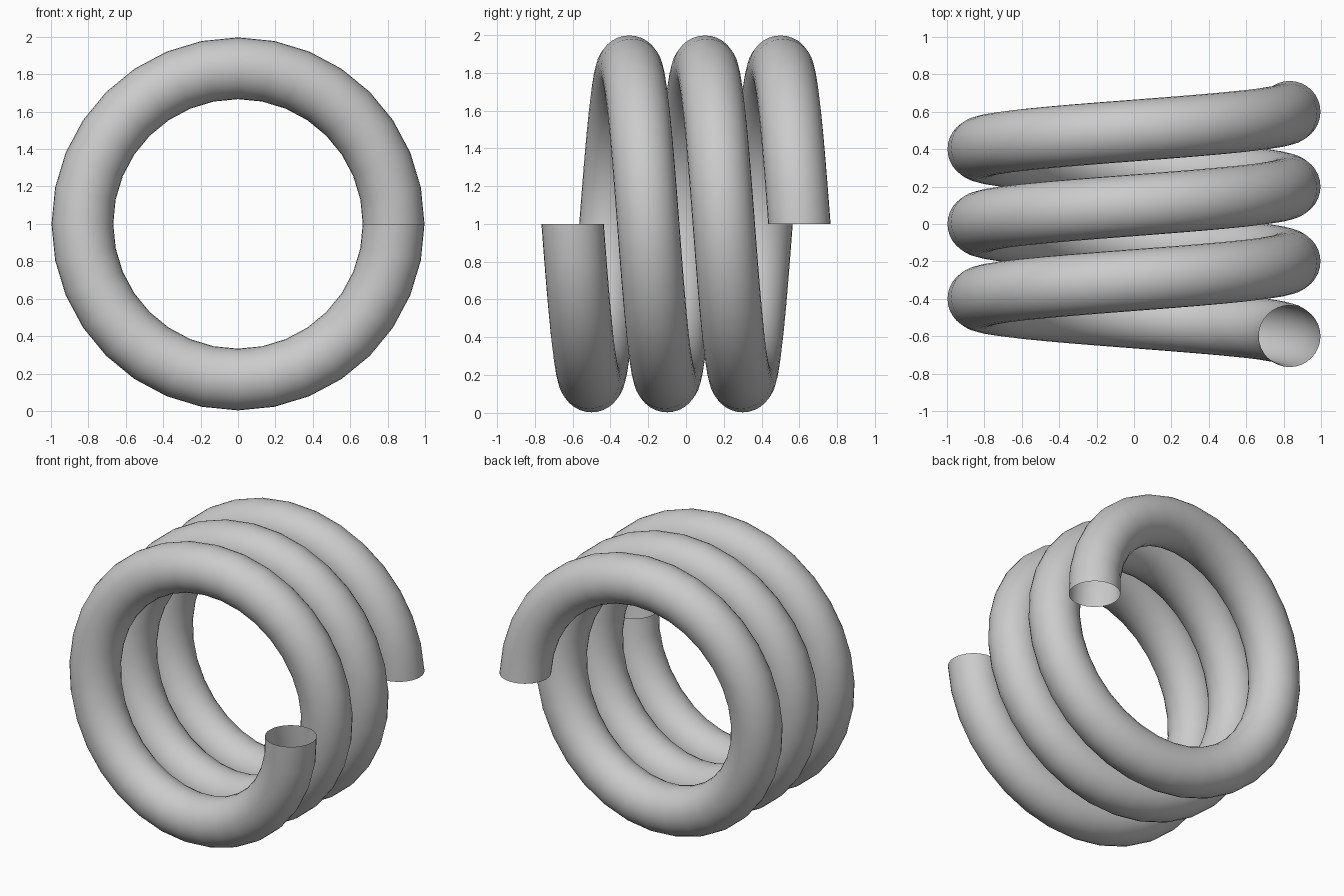
import bpy, bmesh, math
from mathutils import Matrix, Vector

if "Cube" in bpy.data.objects:
    bpy.data.objects.remove(bpy.data.objects["Cube"])

TURNS, STEPS, SIDES = 3, 32, 32       # coils, segments per coil, tube sides
COIL_R, TUBE_R, PITCH = 0.832, 0.165, 0.4

bm = bmesh.new()

# Open circular section, lying flat at the start of the coil
section = bmesh.ops.create_circle(
    bm, cap_ends=False, segments=SIDES, radius=TUBE_R,
    matrix=Matrix.Translation((COIL_R, -TURNS * PITCH / 2, 1.0)))

# Sweep the section around the y axis while advancing along it
bmesh.ops.spin(
    bm, geom=section["verts"] + list(bm.edges), cent=(0, 0, 1), axis=(0, 1, 0),
    dvec=Vector((0, PITCH / STEPS, 0)), angle=math.tau * TURNS,
    steps=TURNS * STEPS, use_merge=False, use_duplicate=False)
bmesh.ops.remove_doubles(bm, verts=bm.verts, dist=1e-5)

# Make the tube normals point outward
bm.normal_update()
f = bm.faces[:][0]
c = f.calc_center_median()
radial = Vector((c.x, 0, c.z - 1)).normalized()
t = math.atan2(-(c.z - 1), c.x) % math.tau
best = min((Vector((COIL_R * radial.x,
                    -TURNS * PITCH / 2 + PITCH * (t / math.tau + k),
                    1 + COIL_R * radial.z)) for k in range(-1, TURNS + 1)),
           key=lambda p: (p - c).length)
if f.normal.dot(c - best) < 0:
    bmesh.ops.reverse_faces(bm, faces=bm.faces[:])

for face in bm.faces:
    face.smooth = True

mesh = bpy.data.meshes.new("coil_spring")
bm.to_mesh(mesh)
bm.free()
spring = bpy.data.objects.new("coil_spring", mesh)
bpy.context.collection.objects.link(spring)
